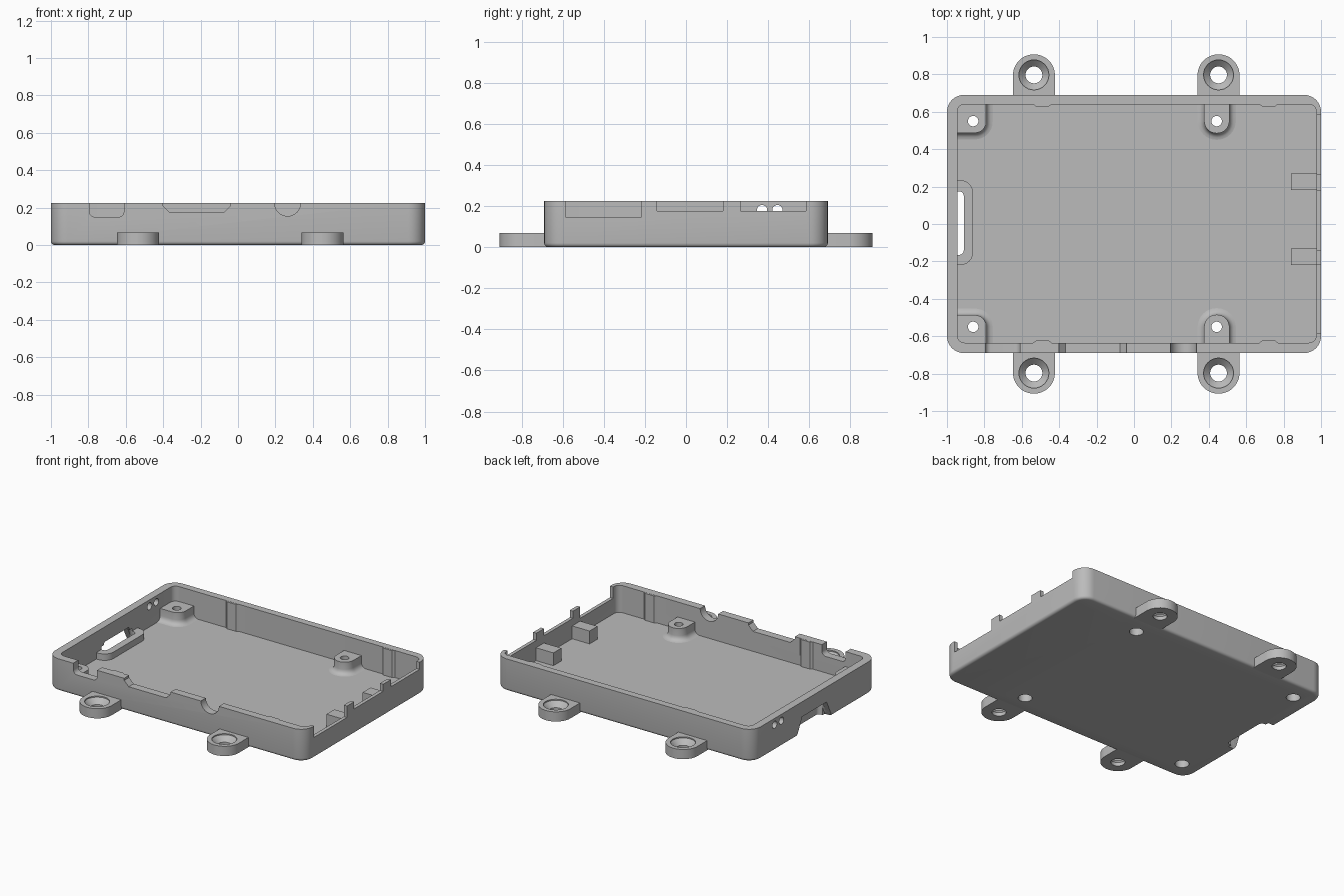
import bpy
import bmesh
from math import cos, sin, pi, radians

if "Cube" in bpy.data.objects:
    bpy.data.objects.remove(bpy.data.objects["Cube"], do_unlink=True)

grey = bpy.data.materials.new("plain grey")
grey.use_nodes = True
colour = (0.5, 0.5, 0.5, 1)
grey.diffuse_color = colour
grey.node_tree.nodes["Principled BSDF"].inputs["Base Color"].default_value = colour

WALL_TOP = 0.225
FLOOR = 0.035
TINY = 0.004


def rounded(x0, x1, y0, y1, radii, seg=8):
    """Rounded rectangle; radii run from the (x0, y0) corner anticlockwise."""
    if not isinstance(radii, tuple):
        radii = (radii,) * 4
    corners = [(x0, y0, 1, 1), (x1, y0, -1, 1), (x1, y1, -1, -1), (x0, y1, 1, -1)]
    points = []
    for i, (x, y, sx, sy) in enumerate(corners):
        r = radii[i]
        for k in range(seg + 1):
            a = pi + (i + k / seg) * pi / 2
            points.append((x + sx * r + r * cos(a), y + sy * r + r * sin(a)))
    return points


def circle(x, y, r, n=32):
    return [(x + r * cos(2 * pi * k / n), y + r * sin(2 * pi * k / n)) for k in range(n)]


def loft(name, layers, axis="z"):
    """Solid through a stack of (height, outline) layers along an axis."""
    place = {"x": lambda u, v, h: (h, u, v),
             "y": lambda u, v, h: (u, h, v),
             "z": lambda u, v, h: (u, v, h)}[axis]
    bm = bmesh.new()
    rings = [[bm.verts.new(place(u, v, h)) for u, v in pts] for h, pts in layers]
    n = len(rings[0])
    for a, b in zip(rings, rings[1:]):
        for i in range(n):
            j = (i + 1) % n
            bm.faces.new((a[i], a[j], b[j], b[i]))
    bm.faces.new(rings[0][::-1])
    bm.faces.new(rings[-1])
    bmesh.ops.recalc_face_normals(bm, faces=bm.faces)
    mesh = bpy.data.meshes.new(name)
    bm.to_mesh(mesh)
    bm.free()
    mesh.materials.append(grey)
    obj = bpy.data.objects.new(name, mesh)
    bpy.context.collection.objects.link(obj)
    return obj


def prism(name, outline, lo, hi, axis="z"):
    return loft(name, [(lo, outline), (hi, outline)], axis)


def box(x0, x1, y0, y1):
    return [(x0, y0), (x1, y0), (x1, y1), (x0, y1)]


def cut(obj, cutters):
    """Subtract every cutter and bake the result."""
    for cutter in cutters:
        cutter.hide_render = True
        mod = obj.modifiers.new("cut", "BOOLEAN")
        mod.operation = "DIFFERENCE"
        mod.solver = "EXACT"
        mod.object = cutter
    graph = bpy.context.evaluated_depsgraph_get()
    baked = bpy.data.meshes.new_from_object(obj.evaluated_get(graph))
    obj.modifiers.clear()
    obj.data = baked


parts, helpers = [], []


def helper(obj):
    helpers.append(obj)
    return obj


# Tray shell with a rounded lower edge
layers = []
for k in range(5):
    a = k / 4 * pi / 2
    d = 0.02 * (1 - sin(a))
    layers.append((0.02 * (1 - cos(a)), rounded(-1 + d, 1 - d, -0.69 + d, 0.69 - d, 0.09 - d)))
layers.append((WALL_TOP, rounded(-1, 1, -0.69, 0.69, 0.09)))
tray = loft("tray", layers)
parts.append(tray)
tray_cuts = [prism("cavity", rounded(-0.945, 0.975, -0.635, 0.64, 0.04), FLOOR, 0.5)]

# Connector notches in the front wall
front_notches = [
    rounded(-0.795, -0.61, 0.15, 0.4, (0.03, 0.03, TINY, TINY)),
    [(-0.365, 0.175), (-0.075, 0.175), (-0.04, 0.21), (-0.04, 0.4), (-0.4, 0.4), (-0.4, 0.21)],
    circle(0.265, WALL_TOP, 0.07),
]
for outline in front_notches:
    tray_cuts.append(prism("front_notch", outline, -0.8, -0.6, "y"))

# Notches in the thin side wall
for y0, y1, z in [(-0.585, -0.22, 0.145), (-0.14, 0.18, 0.175), (0.265, 0.585, 0.175)]:
    tray_cuts.append(prism("side_notch", box(y0, y1, z, 0.4), 0.95, 1.1, "x"))

# Pin holes in the opposite side wall
for y in (0.37, 0.445):
    tray_cuts.append(prism("pin_hole", circle(y, 0.18, 0.025, 20), -1.1, -0.9, "x"))

# Side port: tapered opening, floor slot and the low rim around it
port = prism("port_opening", [(-0.21, -0.1), (0.22, -0.1), (0.2, 0), (0.14, 0.12), (-0.13, 0.12), (-0.19, 0)],
             -1.1, -0.945, "x")
slot = prism("port_slot", rounded(-0.96, -0.91, -0.165, 0.175, (TINY, 0.025, 0.025, TINY)), -0.1, 0.1)
tray_cuts += [port, slot]
rim = prism("port_rim", rounded(-0.965, -0.86, -0.22, 0.235, (TINY, 0.07, 0.07, TINY)), 0, 0.08)
cut(rim, [port, slot])
parts.append(rim)

# Screw bosses with flared feet
flare = [(0.02, 0.03)] + [(FLOOR + 0.035 * (1 - cos(t * pi / 8)), 0.035 * (1 - sin(t * pi / 8)))
                          for t in range(5)] + [(0.12, 0)]
for s, side in ((1, "back"), (-1, "front")):
    def corner(d):
        pts = rounded(-0.96, -0.79 + d, 0.487 - d, 0.66, (TINY, 0.06 + d, TINY, TINY))
        return [(x, y * s) for x, y in pts]

    def middle(d):
        r = 0.066 + d
        pts = rounded(0.375 - d, 0.51 + d, 0.485 - d, 0.66, (r, r, TINY, TINY))
        return [(x, y * s) for x, y in pts]

    for kind, shape, x in (("corner", corner, -0.86), ("middle", middle, 0.442)):
        boss = loft(f"{side}_{kind}_boss", [(z, shape(d)) for z, d in flare])
        y = 0.55 * s
        hole = loft("screw_hole", [(-0.1, circle(x, y, 0.045)), (0.07, circle(x, y, 0.045)),
                                   (0.071, circle(x, y, 0.028)), (0.3, circle(x, y, 0.028))])
        cut(boss, [hole])
        tray_cuts.append(hole)
        parts.append(boss)

    # Mounting lugs with countersunk holes
    for x, kind in ((-0.535, "right"), (0.452, "left")):
        cy = 0.797 * s
        pts = rounded(x - 0.112, x + 0.112, 0.67, 0.907, (TINY, TINY, 0.111, 0.111), 12)
        lug = prism(f"{side}_{kind}_lug", [(u, v * s) for u, v in pts], 0, 0.068)
        sink = loft("countersink", [(-0.1, circle(x, cy, 0.045)), (0.025, circle(x, cy, 0.045)),
                                    (0.06, circle(x, cy, 0.08)), (0.1, circle(x, cy, 0.08))])
        cut(lug, [sink])
        helper(sink)
        parts.append(lug)

    # Shallow snap ridges inside the long walls
    wall = 0.64 if s > 0 else 0.635
    for x in (-0.49, 0.72):
        ridge = [(x - 0.05, wall + 0.01), (x - 0.05, wall), (x - 0.035, wall - 0.011),
                 (x + 0.035, wall - 0.011), (x + 0.05, wall), (x + 0.05, wall + 0.01)]
        parts.append(prism(f"{side}_snap_ridge", [(u, v * s) for u, v in ridge], 0.03, WALL_TOP - 0.001))

# Support blocks behind the posts of the thin wall
for y in (-0.175, 0.226):
    parts.append(prism("support_block", box(0.84, 0.985, y - 0.044, y + 0.044), 0.02, 0.125))

cut(tray, tray_cuts)
for obj in set(tray_cuts + helpers):
    bpy.data.objects.remove(obj, do_unlink=True)

# Smooth curved faces, keep edges sharp
bpy.ops.object.select_all(action="DESELECT")
for obj in parts:
    obj.select_set(True)
bpy.context.view_layer.objects.active = tray
bpy.ops.object.shade_smooth_by_angle(angle=radians(35))
